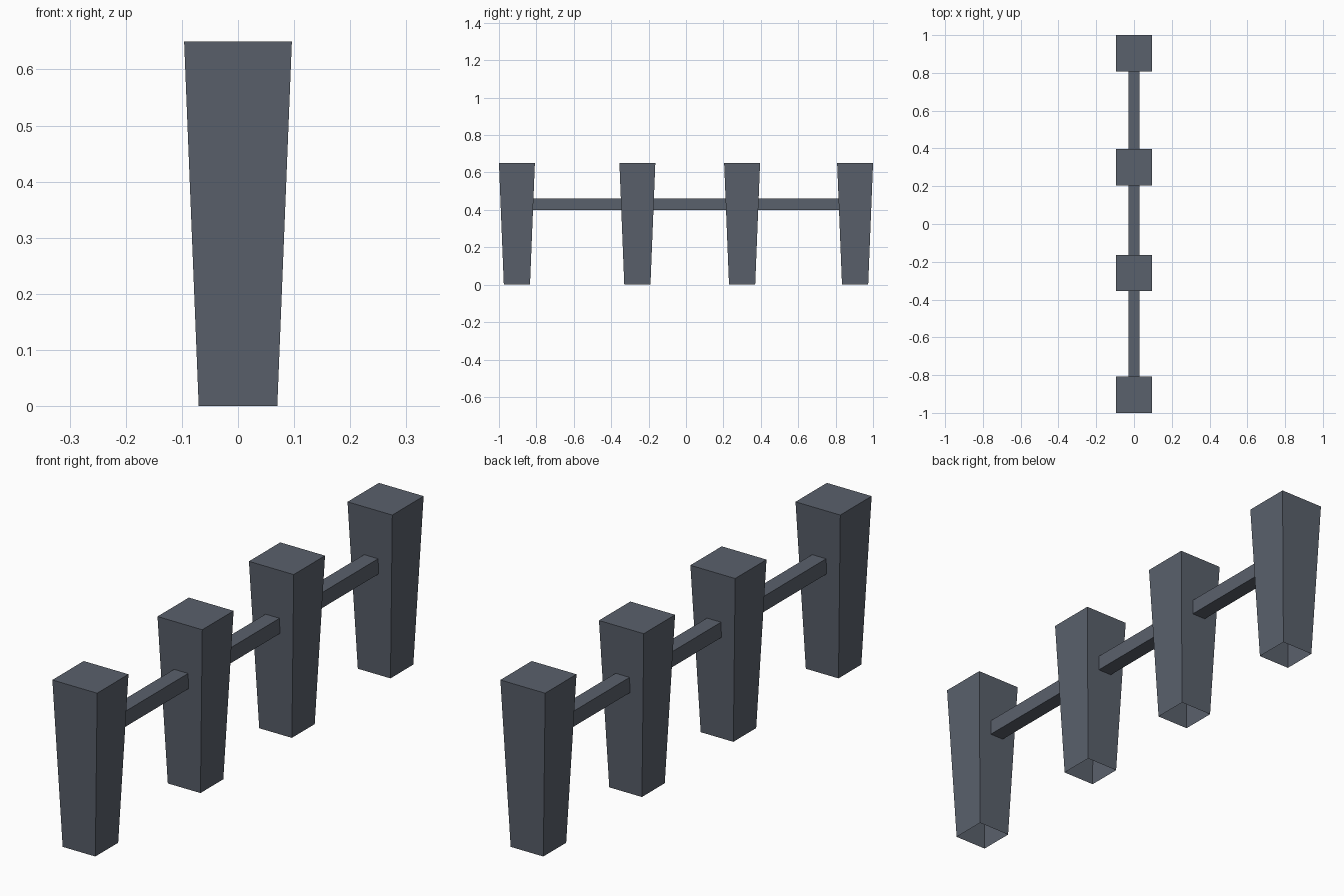
import bpy, bmesh

if "Cube" in bpy.data.objects:
    bpy.data.objects.remove(bpy.data.objects["Cube"])

slate = bpy.data.materials.new("dark slate grey")
slate.diffuse_color = (0.102, 0.119, 0.150, 1.0)
slate.use_nodes = True
slate.node_tree.nodes["Principled BSDF"].inputs["Base Color"].default_value = slate.diffuse_color

POST_Y = [-0.904, -0.26, 0.30, 0.904]
HEIGHT = 0.65
TOP, BOTTOM = 0.096, 0.07      # post half widths
RAIL_Z, RAIL = 0.43, 0.06      # rail centre height and thickness


def add_object(name, bm):
    mesh = bpy.data.meshes.new(name)
    bm.to_mesh(mesh)
    bm.free()
    mesh.materials.append(slate)
    obj = bpy.data.objects.new(name, mesh)
    bpy.context.collection.objects.link(obj)
    return obj


def post(name, y):
    """Tapered square post, hollow and open underneath."""
    bm = bmesh.new()
    bmesh.ops.create_cube(bm, size=2)
    for v in bm.verts:
        half = TOP if v.co.z > 0 else BOTTOM
        v.co = (v.co.x * half, v.co.y * half, HEIGHT if v.co.z > 0 else 0)
    bm.normal_update()
    base = [f for f in bm.faces if f.normal.z < -0.9]
    bmesh.ops.delete(bm, geom=base, context='FACES_ONLY')
    add_object(name, bm).location.y = y


def rail(name, y0, y1):
    """Square rail whose ends follow the slope of the post sides."""
    bm = bmesh.new()
    bmesh.ops.create_cube(bm, size=1)
    for v in bm.verts:
        z = RAIL_Z + v.co.z * RAIL
        half = BOTTOM + (TOP - BOTTOM) * z / HEIGHT
        y = y0 + half if v.co.y < 0 else y1 - half
        v.co = (v.co.x * RAIL, y, z)
    # the ends sit against the posts, so they need no faces
    bm.normal_update()
    ends = [f for f in bm.faces if abs(f.normal.y) > 0.9]
    bmesh.ops.delete(bm, geom=ends, context='FACES_ONLY')
    add_object(name, bm)


# Four posts joined by three rails
for i, y in enumerate(POST_Y):
    post(f"post_{i + 1}", y)
for i, (a, b) in enumerate(zip(POST_Y, POST_Y[1:])):
    rail(f"rail_{i + 1}", a, b)
